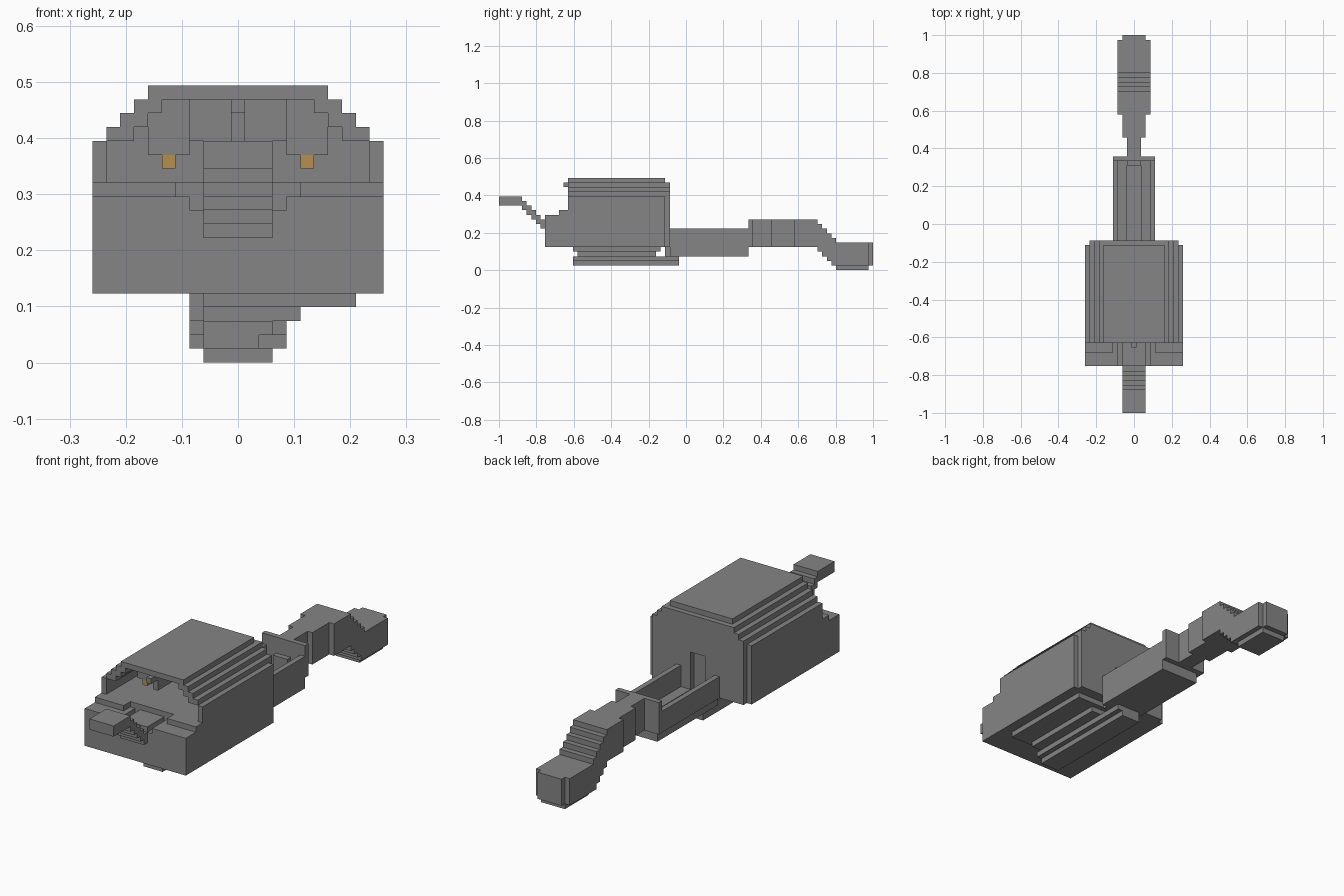
import bpy, bmesh

old = bpy.data.objects.get("Cube")
if old:
    bpy.data.objects.remove(old, do_unlink=True)

V = 2 / 81  # size of one block; all parts are laid out on this block grid


def material(name, color):
    m = bpy.data.materials.new(name)
    m.diffuse_color = (*color, 1)
    m.use_nodes = True
    m.node_tree.nodes["Principled BSDF"].inputs["Base Color"].default_value = (*color, 1)
    return m


grey = material("grey", (0.235, 0.235, 0.235))
amber = material("amber", (0.47, 0.28, 0.08))


def mid(half, y0, y1, z0, z1):
    """Centred block."""
    return (-half, half, y0, y1, z0, z1)


def pair(x0, x1, y0, y1, z0, z1):
    """Block and its mirror image."""
    return [(x0, x1, y0, y1, z0, z1), (-x1, -x0, y0, y1, z0, z1)]


def part(name, blocks, mat=grey):
    bm = bmesh.new()
    for x0, x1, y0, y1, z0, z1 in blocks:
        verts = bmesh.ops.create_cube(bm, size=1)["verts"]
        for v in verts:
            v.co.x = (x0 + x1) / 2 + v.co.x * (x1 - x0)
            v.co.y = (y0 + y1) / 2 + v.co.y * (y1 - y0) - 40.5
            v.co.z = (z0 + z1) / 2 + v.co.z * (z1 - z0)
            v.co *= V
    mesh = bpy.data.meshes.new(name)
    bm.to_mesh(mesh)
    bm.free()
    mesh.materials.append(mat)
    ob = bpy.data.objects.new(name, mesh)
    bpy.context.collection.objects.link(ob)


# Lower jaw, notched in the middle for the tongue
part("jaw", pair(3.5, 10.5, 10, 15, 5, 12) + [mid(3.5, 10, 15, 5, 11)]
     + pair(4.5, 10.5, 13, 15, 12, 13))
part("lower_body", [mid(10.5, 15, 36, 5, 13)])

# Stepped shell, open at the front and filled behind the cavity
shell = pair(9.5, 10.5, 15, 36, 13, 16)
filling = [mid(9.5, 26, 36, 13, 16)]
rear = pair(1.5, 9.5, 36, 37, 5, 12) + [mid(9.5, 36, 37, 12, 16)]
for i in range(3):
    half, z = 9.5 - i, 16 + i
    shell += pair(half - 2, half, 15, 36, z, z + 1)
    filling.append(mid(half - 2, 26, 36, z, z + 1))
    rear.append(mid(half, 36, 37, z, z + 1))
part("shell", shell)
part("cavity_filling", filling)
part("rear_panel", rear)
part("roof", [mid(6.5, 15, 36, 19, 20)])

# Brows, palate and eyes inside the cavity
part("brows", pair(3.5, 6.5, 20, 26, 15, 19) + [mid(3.5, 21, 26, 16, 19)])
part("palate_tooth", [mid(0.5, 14, 16, 18, 19), mid(0.5, 16, 21, 16, 19)])
part("eyes", pair(4.5, 5.5, 20, 26, 14, 15), amber)

# Tongue climbing out of the jaw
tongue = [mid(2.5, 9 - i, 10 - i, 9 + i, 11 + i) for i in range(5)]
part("tongue", tongue + [mid(2.5, 0, 5, 14, 16), mid(2.5, 10, 15, 11, 12)])

# Offset plates and rail under the body
part("belly_plate", [(-2.5, 8.5, 16, 35, 4, 5), (-2.5, 4.5, 17, 34, 3, 4)])
part("belly_rail", [(-2.5, 2.5, 16, 39, 2, 3), (-2.5, 1.5, 16, 39, 1, 2)])

# Open trough behind the body
part("trough_walls", [(3.5, 4.5, 37, 54, 3, 9), (-4.5, -3.5, 37, 54, 5, 9)])
part("trough_floor", pair(1.5, 3.5, 36, 54, 3, 5) + [mid(1.5, 36, 54, 3, 4)])
part("trough_end", [mid(4.5, 54, 55, 5, 11), mid(1.5, 53, 54, 4, 8)])

# Tail widening backwards, stepping down to the tip
part("tail_neck", [mid(1.5, 55, 59, 5, 11), mid(2.5, 59, 64, 5, 11)])
part("tail", [mid(3.5, 64, 69, 5, 11)]
     + [mid(3.5, 68 + i, 69 + i, 5 - i, 11 - i) for i in range(1, 5)])
part("tail_tip", [mid(3.5, 73, 80, 1, 6), mid(2.5, 73, 80, 0, 1), mid(2.5, 80, 81, 1, 6)])
